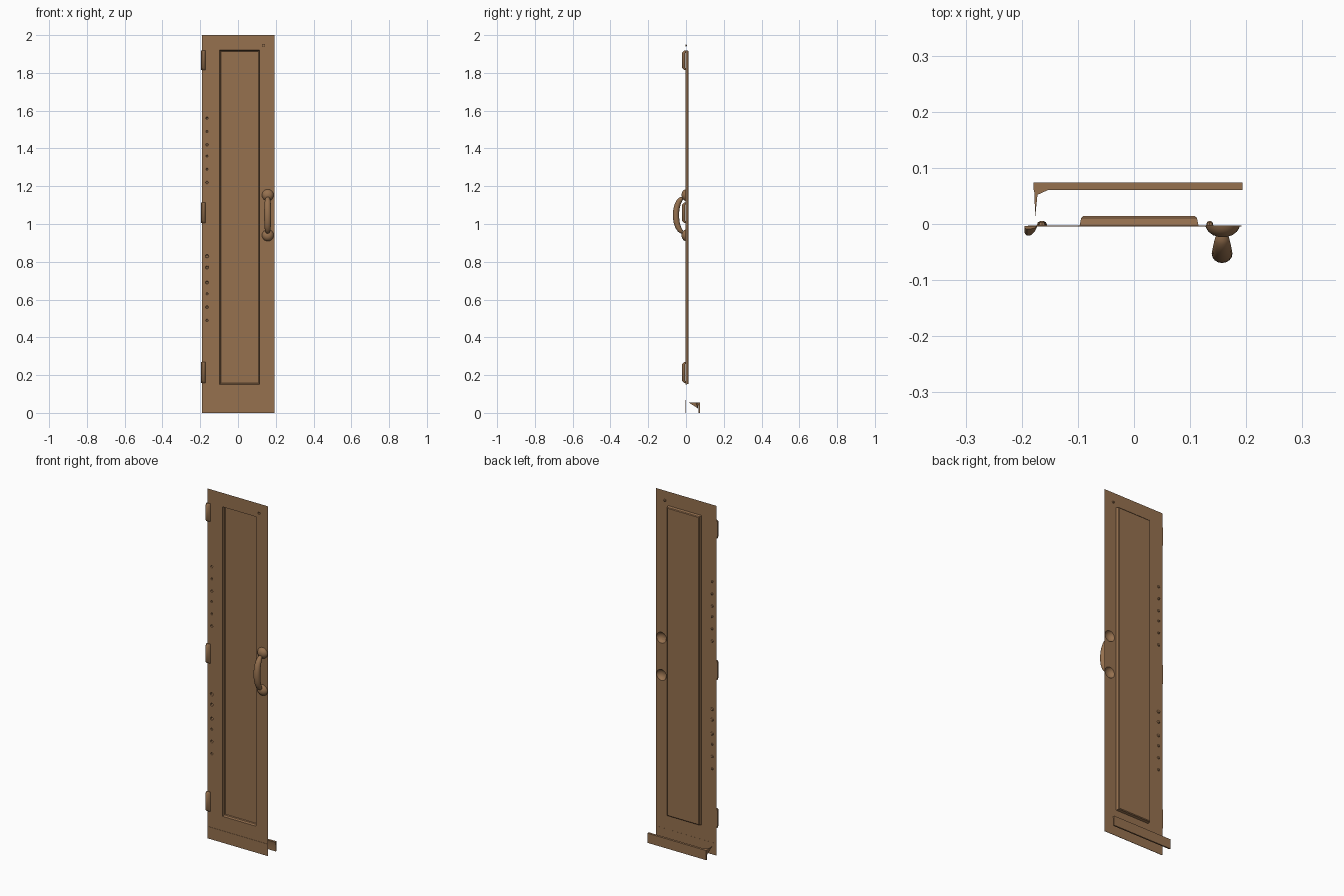
import bpy, bmesh, math, random
from mathutils import Vector

random.seed(4)
if "Cube" in bpy.data.objects:
    bpy.data.objects.remove(bpy.data.objects["Cube"])

brown = bpy.data.materials.new("warm brown")
brown.use_nodes = True
COLOUR = (0.305, 0.165, 0.078, 1)
brown.diffuse_color = COLOUR
brown.node_tree.nodes["Principled BSDF"].inputs["Base Color"].default_value = COLOUR

FRONT = -0.003      # plane of the door sheet


def finish(name, bm, recalc=True, angle=35):
    if recalc:
        bmesh.ops.recalc_face_normals(bm, faces=bm.faces)
    mesh = bpy.data.meshes.new(name)
    bm.to_mesh(mesh)
    bm.free()
    mesh.materials.append(brown)
    obj = bpy.data.objects.new(name, mesh)
    bpy.context.collection.objects.link(obj)
    bpy.ops.object.select_all(action='DESELECT')
    obj.select_set(True)
    bpy.context.view_layer.objects.active = obj
    bpy.ops.object.shade_smooth_by_angle(angle=math.radians(angle))
    return obj


def loft(bm, rings, closed=True):
    """Skin neighbouring rings of points; returns the vertex rings."""
    rows = [[bm.verts.new(p) for p in ring] for ring in rings]
    n = len(rows[0])
    for a, b in zip(rows, rows[1:]):
        for i in range(n if closed else n - 1):
            j = (i + 1) % n
            bm.faces.new((a[i], a[j], b[j], b[i]))
    return rows


def pocket(bm, x, z, half, steps, segs):
    """Fill a square cell with a round pressed shape; steps are (radius, y)."""
    dirs = [(math.cos(2 * math.pi * i / segs), math.sin(2 * math.pi * i / segs))
            for i in range(segs)]
    edge = [(x + c * half / max(abs(c), abs(s)), FRONT, z + s * half / max(abs(c), abs(s)))
            for c, s in dirs]
    rings = [edge] + [[(x + c * r, y, z + s * r) for c, s in dirs] for r, y in steps]
    bm.faces.new(loft(bm, rings)[-1])


# Door sheet: grid of cells, with the pressed features left open
LEFT, RIGHT, TOP = -0.19, 0.193, 2.0
PX0, PX1, PZ0, PZ1 = -0.097, 0.115, 0.15, 1.92
dents = [(-0.164, z, 0.011) for z in
         (1.56, 1.49, 1.42, 1.36, 1.29, 1.22, 0.83, 0.77, 0.69, 0.63, 0.56, 0.49)]
dents.append((0.135, 1.945, 0.011))
mounts = [(0.158, z, 0.034) for z in (1.153, 0.94)]
xs, zs = {LEFT, RIGHT, PX0, PX1}, {0, PZ0, PZ1, TOP}
for x, z, h in dents + mounts:
    xs |= {round(x - h, 4), round(x + h, 4)}
    zs |= {round(z - h, 4), round(z + h, 4)}
xs, zs = sorted(xs), sorted(zs)

bm = bmesh.new()
grid = [[bm.verts.new((x, FRONT, z)) for x in xs] for z in zs]
for j in range(len(zs) - 1):
    for i in range(len(xs) - 1):
        cx, cz = (xs[i] + xs[i + 1]) / 2, (zs[j] + zs[j + 1]) / 2
        in_panel = PX0 < cx < PX1 and PZ0 < cz < PZ1
        in_pocket = any(abs(cx - x) < h and abs(cz - z) < h for x, z, h in dents + mounts)
        if not in_panel and not in_pocket:
            bm.faces.new((grid[j][i], grid[j][i + 1], grid[j + 1][i + 1], grid[j + 1][i]))
for x, z, h in dents:
    r = random.uniform(0.006, 0.010)
    pocket(bm, x, z, h, [(r, FRONT), (r * 0.75, 0.003), (r * 0.35, 0.005)], 8)

# Domed handle mounts, hollow at the back
for x, z, h in mounts:
    pocket(bm, x, z, h, [(0.031, FRONT), (0.029, -0.008), (0.025, -0.014),
                         (0.017, -0.020), (0.007, -0.023)], 24)


# Recessed panel, pressed backwards with a stepped rim
def rect(inset, y):
    return [(PX0 + inset, y, PZ0 + inset), (PX1 - inset, y, PZ0 + inset),
            (PX1 - inset, y, PZ1 - inset), (PX0 + inset, y, PZ1 - inset)]


rows = loft(bm, [rect(0, FRONT), rect(0.003, 0.011), rect(0.007, 0.0145)])
bm.faces.new(rows[-1])
bmesh.ops.remove_doubles(bm, verts=bm.verts, dist=0.0002)
finish("door_sheet", bm, angle=30)

# Shallow kick plate along the foot
bm = bmesh.new()
bmesh.ops.create_cube(bm, size=1)
for v in bm.verts:
    v.co = Vector((v.co.x * 0.381 + 0.0015, v.co.y * 0.002 - 0.0035, v.co.z * 0.068 + 0.034))
finish("kick_plate", bm)

# Curved grip: an oval section swept along a bow
bm = bmesh.new()
rings = []
for k in range(25):
    t = -1 + 2 * k / 24
    a = t * math.radians(80)
    centre = Vector((0.157, -0.012 - 0.041 * math.cos(a), 1.047 + 0.091 * math.sin(a)))
    out = Vector((0, -math.cos(a) / 0.041, math.sin(a) / 0.091)).normalized()
    swell = 0.5 + 0.5 * math.cos(t * math.pi / 2) ** 0.6 if abs(t) < 1 else 0.5
    rings.append([centre + Vector((0.0185 * swell * math.cos(b), 0, 0))
                  + out * 0.0165 * swell * math.sin(b)
                  for b in (2 * math.pi * s / 16 for s in range(16))])
rows = loft(bm, rings)
bm.faces.new(rows[0])
bm.faces.new(rows[-1])
finish("handle_grip", bm)

# Hinge knuckles on the left edge
section = [(-0.195, -0.004), (-0.195, -0.016), (-0.191, -0.021), (-0.184, -0.020),
           (-0.177, -0.014), (-0.172, -0.004)]
for name, z0, z1 in (("lower", 0.158, 0.27), ("middle", 1.005, 1.115), ("upper", 1.815, 1.918)):
    bm = bmesh.new()
    rings = []
    for z, s in ((z0, 0.35), (z0 + 0.012, 1), (z1 - 0.012, 1), (z1, 0.35)):
        rings.append([(x, -0.003 + (y + 0.003) * s, z) for x, y in section])
    rows = loft(bm, rings)
    bm.faces.new(rows[0])
    bm.faces.new(rows[-1])
    finish(name + "_hinge", bm)

# Threshold strip standing behind the door: thin angled profile
bm = bmesh.new()
strip = [(0.061, 0.055), (0.074, 0.055), (0.074, 0.0), (0.066, 0.0), (0.066, 0.035)]
rows = loft(bm, [[(x, y, z) for y, z in strip] for x in (-0.179, 0.193)])
bm.faces.new(rows[0])
bm.faces.new(rows[-1])
finish("threshold_strip", bm)

# Pointed bracket at the left end of the strip
bm = bmesh.new()
tip = bm.verts.new((-0.176, 0.014, 0.055))
base = [bm.verts.new(p) for p in ((-0.178, 0.063, 0.055), (-0.148, 0.063, 0.055),
                                  (-0.176, 0.063, 0.024))]
knee = bm.verts.new((-0.172, 0.052, 0.055))
bm.faces.new((tip, knee, base[1], base[0]))
bm.faces.new((tip, base[0], base[2]))
bm.faces.new((tip, base[2], knee))
bm.faces.new((knee, base[2], base[1]))
bm.faces.new(base)
finish("strip_bracket", bm)
